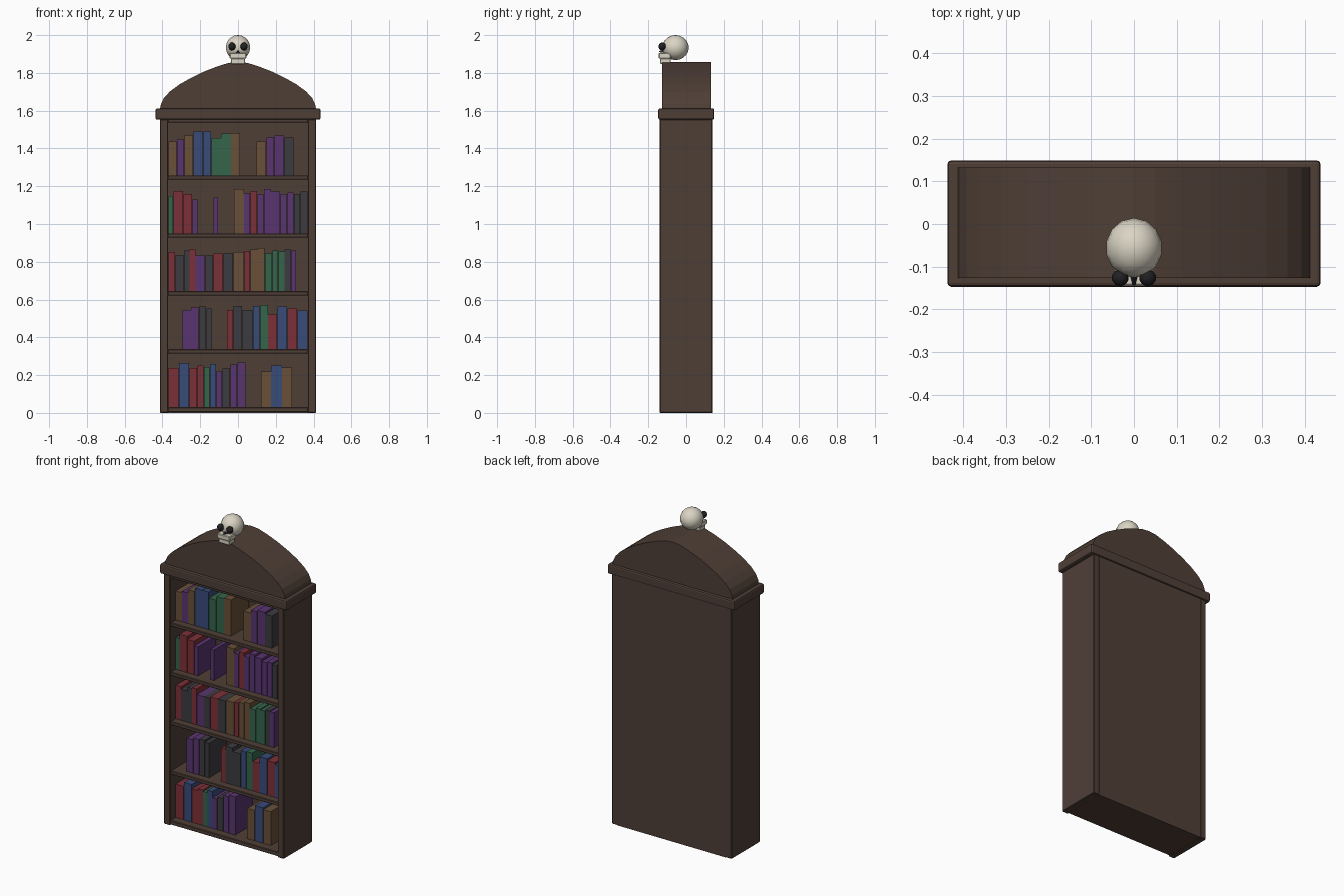
import bpy, bmesh, math
from mathutils import Matrix

if "Cube" in bpy.data.objects:
    bpy.data.objects.remove(bpy.data.objects["Cube"])


def material(name, rgb):
    m = bpy.data.materials.new(name)
    m.diffuse_color = (*rgb, 1)
    m.use_nodes = True
    m.node_tree.nodes["Principled BSDF"].inputs["Base Color"].default_value = m.diffuse_color
    return m


WOOD = material("dark_wood", (.078, .049, .037))
BONE = material("bone", (.70, .66, .55))
BLACK = material("black", (.015, .015, .018))
COVERS = {
    "r": material("red_cover", (.20, .03, .04)),
    "p": material("purple_cover", (.10, .035, .16)),
    "b": material("blue_cover", (.04, .07, .19)),
    "g": material("green_cover", (.035, .13, .07)),
    "n": material("brown_cover", (.14, .08, .04)),
    "k": material("charcoal_cover", (.045, .045, .052)),
}


def finish(name, bm, mat, bevel=0, segments=1):
    bmesh.ops.recalc_face_normals(bm, faces=bm.faces)
    me = bpy.data.meshes.new(name)
    bm.to_mesh(me)
    bm.free()
    me.materials.append(mat)
    ob = bpy.data.objects.new(name, me)
    bpy.context.collection.objects.link(ob)
    if bevel:
        mod = ob.modifiers.new("soft_edges", 'BEVEL')
        mod.width, mod.segments = bevel, segments
    return ob


def box(name, x, y, z, mat, bevel=0, segments=1):
    """Box from (min, max) ranges along each axis."""
    bm = bmesh.new()
    spans = (x, y, z)
    size = [b - a for a, b in spans]
    mid = [(a + b) / 2 for a, b in spans]
    bmesh.ops.create_cube(bm, size=1, matrix=Matrix.Translation(mid) @ Matrix.Diagonal((*size, 1)))
    return finish(name, bm, mat, bevel, segments)


def ball(name, centre, radii, mat, seg, rings):
    bm = bmesh.new()
    bmesh.ops.create_uvsphere(bm, u_segments=seg, v_segments=rings, radius=1,
                              matrix=Matrix.Translation(centre) @ Matrix.Diagonal((*radii, 1)))
    for f in bm.faces:
        f.smooth = True
    return finish(name, bm, mat)


# Carcass: two sides, back, top and bottom boards
for side, s in (("left", -1), ("right", 1)):
    box(side + "_side", sorted((s * .37, s * .413)), (-.14, .14), (0, 1.555), WOOD, .004)
box("back_panel", (-.372, .372), (.115, .14), (0, 1.555), WOOD)
box("bottom_board", (-.372, .372), (-.135, .12), (.004, .03), WOOD, .003)
box("top_board", (-.372, .372), (-.135, .12), (1.537, 1.555), WOOD, .003)

# Shelves
PITCH = .307
for i in range(1, 5):
    top = .03 + i * PITCH
    box(f"shelf_{i}", (-.372, .372), (-.132, .12), (top - .022, top), WOOD, .003)

# Cornice
box("cornice", (-.437, .437), (-.147, .149), (1.552, 1.612), WOOD, .009, 2)

# Arched pediment: half profile mirrored, then extruded in depth
half = [(.413, 1.61), (.408, 1.635), (.392, 1.668), (.36, 1.702), (.31, 1.739), (.25, 1.773),
        (.18, 1.807), (.11, 1.834), (.05, 1.853)]
outline = half + [(0, 1.858)] + [(-x, z) for x, z in reversed(half)]
bm = bmesh.new()
face = bm.faces.new([bm.verts.new((x, -.127, z)) for x, z in outline])
new = bmesh.ops.extrude_face_region(bm, geom=[face])["geom"]
bmesh.ops.translate(bm, vec=(0, .259, 0), verts=[v for v in new if isinstance(v, bmesh.types.BMVert)])
finish("pediment", bm, WOOD)


# Books: a run starts at x and fills rightwards; widths in mm, heights in mm
def books(shelf, x, colours, widths, heights):
    z = .03 + shelf * PITCH
    for c, w, h in zip(colours, widths, heights):
        box("book", (x + .001, x + w / 1000 - .001), (-.085, .09), (z, z + h / 1000), COVERS[c])
        x += w / 1000


books(0, -.37, "rbrrgbpkpp", (56, 56, 42, 35, 31, 34, 32, 42, 38, 46),
      (207, 233, 207, 220, 212, 228, 190, 204, 225, 236))
books(0, .122, "nbn", (53, 58, 53), (188, 220, 210))
books(1, -.294, "ppkk", (45, 42, 38, 30), (207, 220, 225, 215))
books(1, -.058, "rkkbgrbrb", (32, 48, 57, 37, 43, 49, 53, 53, 54),
      (207, 228, 207, 228, 233, 183, 225, 215, 204))
books(2, -.37, "rkkrpkrknrnngggkp", (37, 45, 31, 32, 51, 43, 53, 53, 58, 32, 38, 39, 40, 32, 32, 34, 28),
      (207, 193, 217, 222, 188, 190, 200, 200, 207, 212, 220, 230, 200, 215, 210, 220, 217))
books(3, -.37, "grrp", (27, 53, 48, 28), (196, 225, 207, 180))
books(3, -.13, "p", (25,), (190,))
books(3, -.022, "nprpppppkk", (54, 32, 37, 36, 38, 48, 37, 35, 35, 40),
      (233, 210, 225, 207, 233, 222, 207, 215, 207, 220))
books(4, -.37, "npnbbggn", (45, 40, 48, 53, 43, 51, 53, 49),
      (180, 190, 210, 233, 233, 196, 220, 225))
books(4, .096, "nppk", (53, 43, 53, 49), (180, 200, 210, 200))

# Skull ornament
ball("skull_cranium", (0, -.056, 1.934), (.066, .07, .066), BONE, 14, 10)
for side, s in (("left", -1), ("right", 1)):
    ball(side + "_eye_socket", (s * .032, -.126, 1.94), (.02, .02, .021), BLACK, 10, 8)
box("upper_jaw", (-.044, .044), (-.145, -.08), (1.876, 1.906), BONE, .004)
box("lower_jaw", (-.037, .037), (-.138, -.083), (1.848, 1.876), BONE, .003)

# Nose hole: small three-sided pyramid
bm = bmesh.new()
bmesh.ops.create_cone(bm, cap_ends=True, segments=3, radius1=.012, radius2=.004, depth=.03,
                      matrix=Matrix.Translation((0, -.128, 1.912)) @ Matrix.Rotation(math.pi / 2, 4, 'X')
                      @ Matrix.Rotation(math.pi / 2, 4, 'Z') @ Matrix.Rotation(math.pi / 2, 4, 'Z')
                      @ Matrix.Rotation(math.pi, 4, 'Z'))
finish("nose_hole", bm, BLACK)
